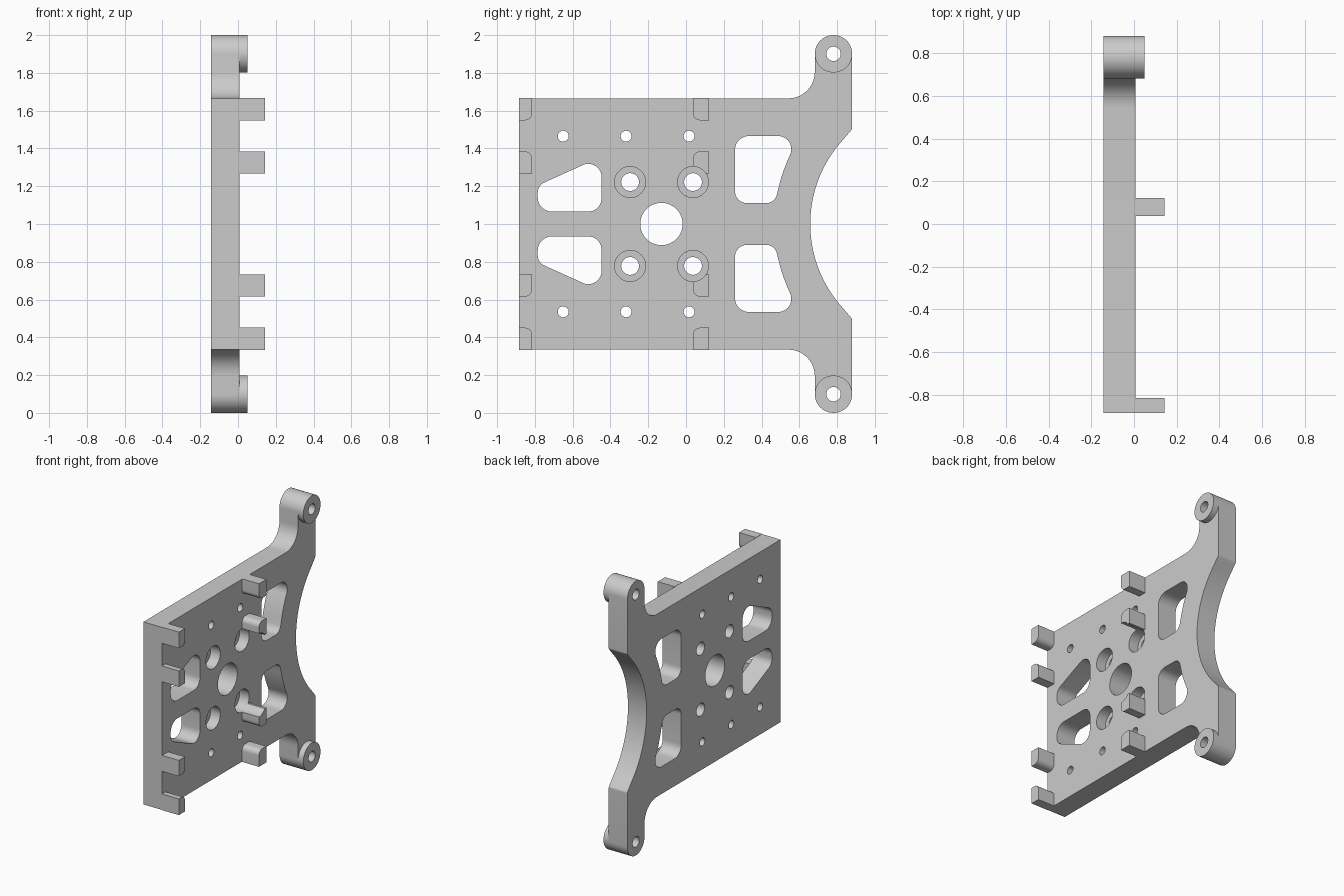
import bpy, bmesh, math
from mathutils import Vector

if "Cube" in bpy.data.objects:
    bpy.data.objects.remove(bpy.data.objects["Cube"])

BACK, FACE, BOSS, TIP, BORE_FLOOR = -0.143, 0.007, 0.049, 0.143, -0.07

grey = bpy.data.materials.new("plain grey")
grey.use_nodes = True
grey.diffuse_color = (0.6, 0.6, 0.6, 1)
grey.node_tree.nodes["Principled BSDF"].inputs["Base Color"].default_value = (0.6, 0.6, 0.6, 1)


def rounded(corners, steps=10):
    """Round each (y, z, radius) corner of a closed profile."""
    out = []
    for i, (y, z, r) in enumerate(corners):
        p = Vector((y, z))
        if r == 0:
            out.append(p)
            continue
        a = (Vector(corners[i - 1][:2]) - p).normalized()
        b = (Vector(corners[(i + 1) % len(corners)][:2]) - p).normalized()
        half = a.angle(b) / 2
        centre = p + (a + b).normalized() * (r / math.sin(half))
        start = p + a * (r / math.tan(half)) - centre
        end = p + b * (r / math.tan(half)) - centre
        turn = math.atan2(start.x * end.y - start.y * end.x, start.dot(end))
        for k in range(steps + 1):
            t = turn * k / steps
            c, s = math.cos(t), math.sin(t)
            out.append(centre + Vector((start.x * c - start.y * s, start.x * s + start.y * c)))
    return out


def circle(y, z, r, n=48):
    return [Vector((y + r * math.cos(math.tau * k / n), z + r * math.sin(math.tau * k / n)))
            for k in range(n)]


def arc(cy, r, z0, z1, n):
    """Points on the hollow of a circle centred at height 1."""
    zs = [z0 + (z1 - z0) * k / n for k in range(n + 1)]
    return [(cy - math.sqrt(r * r - (z - 1) ** 2), z, 0) for z in zs]


def flip(points):
    return [Vector((p[0], 2 - p[1])) for p in points]


def prism(name, profiles, x0, x1):
    """Extrude closed (y, z) profiles from x0 to x1 into one object."""
    bm = bmesh.new()
    for prof in profiles:
        f = bm.faces.new([bm.verts.new((x0, p[0], p[1])) for p in prof])
        ext = bmesh.ops.extrude_face_region(bm, geom=[f])
        moved = [v for v in ext["geom"] if isinstance(v, bmesh.types.BMVert)]
        bmesh.ops.translate(bm, verts=moved, vec=(x1 - x0, 0, 0))
    bmesh.ops.recalc_face_normals(bm, faces=bm.faces)
    mesh = bpy.data.meshes.new(name)
    bm.to_mesh(mesh)
    bm.free()
    mesh.materials.append(grey)
    obj = bpy.data.objects.new(name, mesh)
    bpy.context.scene.collection.objects.link(obj)
    return obj


def cut(obj, cutters):
    for c in cutters:
        mod = obj.modifiers.new("cut", "BOOLEAN")
        mod.operation, mod.solver, mod.object = "DIFFERENCE", "EXACT", c
    bpy.context.view_layer.update()
    done = obj.evaluated_get(bpy.context.evaluated_depsgraph_get())
    mesh = bpy.data.meshes.new_from_object(done)
    obj.modifiers.clear()
    obj.data = mesh


# Plate outline: lower half edge, hollow rear edge, upper half edge
half = [(-0.885, 0.335, 0), (0.682, 0.335, 0.14)]
half += [(0.781 - 0.099 * math.cos(math.pi * k / 24), 0.099 - 0.099 * math.sin(math.pi * k / 24), 0)
         for k in range(25)]
half += [(0.88, 0.497, 0.02)]
upper = [(y, 2 - z, r) for y, z, r in reversed(half)]
outline = rounded(half + arc(1.318, 0.66, 0.55, 1.45, 40) + upper)
plate = prism("mounting_plate", [outline], BACK, FACE)

# Window and hole profiles
front_window = rounded([(-0.785, 1.066, 0.075), (-0.447, 1.066, 0.07),
                        (-0.447, 1.357, 0.07), (-0.785, 1.204, 0.06)])
rear_window = rounded([(0.259, 1.11, 0.065), (0.47, 1.11, 0.06)]
                      + arc(1.318, 0.85, 1.19, 1.37, 8)
                      + [(0.603, 1.466, 0.07), (0.259, 1.466, 0.075)])
through = [circle(-0.13, 1, 0.112, 64)]
bores = []
for prof in (front_window, rear_window):
    through += [prof, flip(prof)]
for side in (1, -1):
    for y in (-0.65, -0.317, 0.016):
        through.append(circle(y, 1 + side * 0.465, 0.029, 32))
    for y in (-0.296, 0.037):
        through.append(circle(y, 1 + side * 0.222, 0.047))
        bores.append(circle(y, 1 + side * 0.222, 0.082))
    through.append(circle(0.781, 1 + side * 0.901, 0.038))
through_cutter = prism("through_cutter", through, -0.3, 0.3)
bore_cutter = prism("bore_cutter", bores, BORE_FLOOR, 0.3)
for c in (through_cutter, bore_cutter):
    c.hide_render = True
cut(plate, [through_cutter, bore_cutter])
parts = [plate]

# Bosses and locating pegs, mirrored top and bottom
for side, word in ((1, "upper"), (-1, "lower")):
    place = (lambda p: p) if side == 1 else flip
    boss = prism(word + "_boss", [place(circle(0.781, 1.901, 0.099, 48))], FACE, BOSS)
    cut(boss, [through_cutter])
    parts.append(boss)
    for row, y_edge, y_in in (("front", -0.885, -0.815), ("middle", 0.122, 0.037)):
        outer = rounded([(y_edge, 1.667, 0), (y_edge, 1.549, 0), (y_in, 1.549, 0.038), (y_in, 1.667, 0)])
        inner = rounded([(y_edge, 1.268, 0), (y_edge, 1.384, 0), (y_in, 1.384, 0.038), (y_in, 1.268, 0)])
        for kind, prof in (("outer", outer), ("inner", inner)):
            peg = prism(f"{word}_{row}_{kind}_peg", [place(prof)], FACE, TIP)
            if kind == "inner" and row == "middle":
                cut(peg, [bore_cutter])
            parts.append(peg)

for c in (through_cutter, bore_cutter):
    bpy.data.objects.remove(c)

# Smooth the curved walls, keep the edges sharp
for obj in bpy.context.scene.objects:
    obj.select_set(obj in parts)
bpy.context.view_layer.objects.active = plate
bpy.ops.object.shade_smooth_by_angle(angle=math.radians(30))
